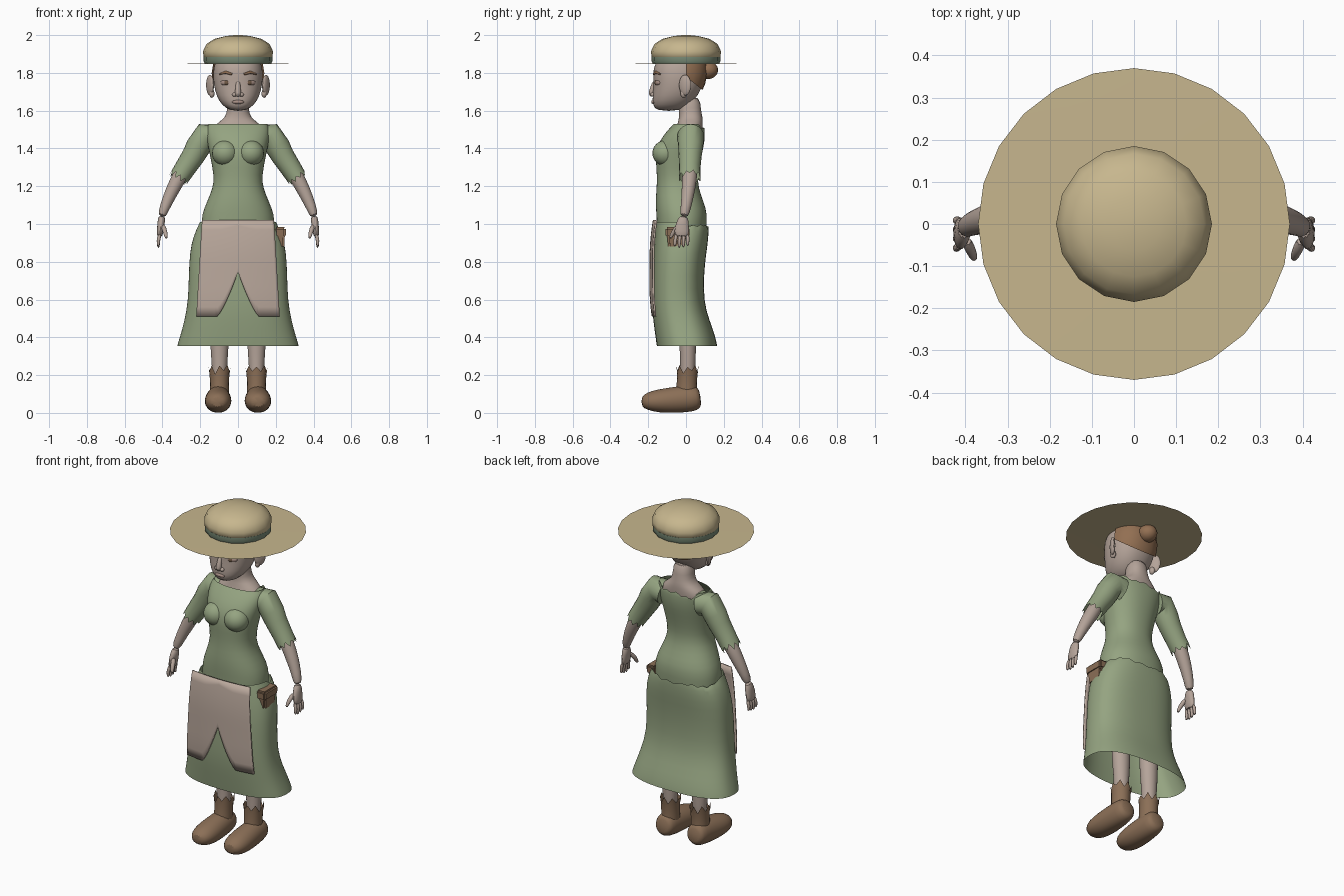
import bpy, bmesh, math, random
from mathutils import Vector, Matrix

random.seed(4)
if "Cube" in bpy.data.objects:
    bpy.data.objects.remove(bpy.data.objects["Cube"])


def material(name, r, g, b):
    m = bpy.data.materials.new(name)
    m.use_nodes = True
    m.diffuse_color = (r, g, b, 1)
    node = m.node_tree.nodes["Principled BSDF"]
    node.inputs["Base Color"].default_value = (r, g, b, 1)
    node.inputs["Roughness"].default_value = 0.8
    return m


STRAW = material("straw", .57, .47, .27)
BAND = material("band_green", .20, .27, .19)
SKIN = material("skin", .46, .37, .32)
HAIR = material("auburn_hair", .29, .16, .085)
DRESS = material("sage_cloth", .30, .37, .22)
APRON = material("linen", .50, .40, .34)
LEATHER = material("leather", .26, .16, .095)
IRIS = material("iris_brown", .16, .10, .06)
LIPS = material("lips", .38, .27, .23)
SIDES = (("left", 1), ("right", -1))


def finish(name, bm, mat, sub=0, thick=0):
    bmesh.ops.recalc_face_normals(bm, faces=bm.faces)
    mesh = bpy.data.meshes.new(name)
    bm.to_mesh(mesh)
    bm.free()
    mesh.materials.append(mat)
    ob = bpy.data.objects.new(name, mesh)
    bpy.context.collection.objects.link(ob)
    if thick:
        mod = ob.modifiers.new("thickness", "SOLIDIFY")
        mod.thickness, mod.offset = thick, 0
    if sub:
        mod = ob.modifiers.new("smooth", "SUBSURF")
        mod.levels = mod.render_levels = sub
    for o in bpy.context.selected_objects:
        o.select_set(False)
    bpy.context.view_layer.objects.active = ob
    ob.select_set(True)
    bpy.ops.object.shade_smooth_by_angle(angle=math.radians(50))
    return ob


def bridge(rings, caps=(True, True)):
    """Join rings of points into a tube."""
    bm = bmesh.new()
    loops = [[bm.verts.new(p) for p in ring] for ring in rings]
    n = len(loops[0])
    for a, b in zip(loops, loops[1:]):
        for i in range(n):
            j = (i + 1) % n
            bm.faces.new((a[i], a[j], b[j], b[i]))
    for loop, cap in zip((loops[0], loops[-1]), caps):
        if cap:
            bm.faces.new(loop)
    return bm


def around(n):
    return [math.tau * i / n for i in range(n)]


def power(v, p):
    return math.copysign(abs(v) ** p, v)


def stack(sections, n=24, p=.9, cx=0, grow=0):
    """Level rings from (height, half width, front y, back y)."""
    rings = []
    for z, rx, front, back in sections:
        cy, ry = (front + back) / 2, (back - front) / 2 + grow
        rings.append([Vector((cx + (rx + grow) * power(math.cos(a), p),
                              cy + ry * power(math.sin(a), p), z)) for a in around(n)])
    return rings


def limb(path, ref=(0, 1, 0), n=12, side=1):
    """Rings along a path of (x, y, z, radius along ref, other radius)."""
    pts = [Vector((q[0] * side, q[1], q[2])) for q in path]
    rings = []
    for i, q in enumerate(path):
        t = (pts[min(i + 1, len(pts) - 1)] - pts[max(i - 1, 0)]).normalized()
        a = Vector(ref)
        a = (a - t * a.dot(t)).normalized()
        b = t.cross(a)
        rings.append([pts[i] + a * q[3] * math.cos(w) + b * q[-1] * math.sin(w) for w in around(n)])
    return rings


def tatter(ring, move, rule=lambda p: True):
    for i, p in enumerate(ring):
        if rule(p):
            p += Vector(move) * (random.uniform(.6, 1) if i % 2 else random.uniform(0, .3))


def ball(name, loc, size, mat, turn=0, seg=16):
    bm = bmesh.new()
    bmesh.ops.create_uvsphere(bm, u_segments=seg, v_segments=seg // 2 + 2, radius=1)
    m = Matrix.Translation(loc) @ Matrix.Rotation(turn, 4, "Z") @ Matrix.Diagonal((*size, 1))
    bmesh.ops.transform(bm, matrix=m, verts=bm.verts)
    return finish(name, bm, mat)


def lathe(name, profile, mat, n, caps):
    finish(name, bridge([[(r * math.cos(a), r * math.sin(a), z) for a in around(n)]
                         for r, z in profile], caps), mat)


# Hat
lathe("hat_brim", [(.37, 1.848), (.10, 1.849)], STRAW, 24, (False, True))
lathe("hat_band", [(.176, 1.85), (.182, 1.862), (.182, 1.885), (.17, 1.89)], BAND, 16, (False, False))
lathe("hat_crown", [(.165, 1.87), (.183, 1.887), (.185, 1.915), (.167, 1.953), (.125, 1.98),
                    (.065, 1.995), (.02, 2.0)], STRAW, 16, (True, True))

# Head, neck and hair
head = [(1.598, .04, -.155, -.03), (1.63, .088, -.178, .02), (1.68, .116, -.178, .065),
        (1.74, .13, -.172, .092), (1.80, .134, -.176, .105), (1.85, .125, -.168, .10),
        (1.90, .10, -.12, .075), (1.92, .05, -.07, .04)]
finish("head", bridge(stack(head)), SKIN, 1)
neck = [(1.43, .14, -.09, .085), (1.50, .146, -.05, .088), (1.538, .105, -.045, .09),
        (1.565, .066, -.035, .088), (1.61, .056, -.04, .078), (1.68, .056, -.045, .075)]
finish("neck_and_shoulders", bridge(stack(neck)), SKIN, 1)
bm = bridge(stack(head, grow=.009), (False, True))
for spot, normal in (((0, 0, 0), (0, 1, 0)), ((0, 0, 1.78), (0, .8, 1))):
    bmesh.ops.bisect_plane(bm, geom=bm.verts[:] + bm.edges[:] + bm.faces[:],
                           plane_co=spot, plane_no=normal, clear_inner=True)
finish("hair", bm, HAIR)
ball("hair_bun", (0, .115, 1.815), (.052, .055, .048), HAIR)

# Face
finish("nose", bridge(limb([(0, -.162, 1.76, .012), (0, -.177, 1.72, .014), (0, -.184, 1.69, .018),
                            (0, -.176, 1.675, .012)], (1, 0, 0))), SKIN, 1)
ball("mouth", (0, -.172, 1.646), (.032, .012, .011), LIPS)
for label, s in SIDES:
    ball(label + "_nostril", (s * .018, -.176, 1.685), (.013, .012, .011), SKIN)
    ball(label + "_eye", (s * .064, -.149, 1.748), (.031, .014, .016), LIPS, s * .35)
    ball(label + "_iris", (s * .062, -.158, 1.748), (.013, .008, .013), IRIS, s * .35)
    brow = [(.032, -.17, 1.793, .006), (.065, -.158, 1.803, .008), (.098, -.135, 1.793, .004)]
    finish(label + "_eyebrow", bridge(limb(brow, (0, 0, 1), 8, s)), HAIR)
    ball(label + "_ear", (s * .148, -.005, 1.735), (.014, .036, .055), SKIN, -s * .5)
    ball(label + "_ear_lobe", (s * .138, -.012, 1.69), (.014, .018, .022), SKIN)

# Bodice with torn back neckline
bodice = [(.90, .19, -.15, .10), (1.02, .197, -.155, .113), (1.08, .182, -.16, .108),
          (1.15, .15, -.16, .08), (1.22, .125, -.153, .06), (1.30, .136, -.157, .07),
          (1.37, .15, -.163, .085), (1.44, .165, -.142, .10), (1.50, .172, -.095, .10),
          (1.53, .155, -.065, .092)]
rings = stack(bodice, 32)
tatter(rings[-1], (0, .012, -.055), lambda p: p.y > .06)
finish("bodice", bridge(rings, (False, False)), DRESS, 1)

# Skirt with torn back waist
skirt = [(.355, .322, -.155, .165), (.375, .317, -.158, .162), (.44, .297, -.167, .145),
         (.54, .272, -.18, .105), (.65, .262, -.18, .092), (.80, .26, -.176, .10),
         (.90, .248, -.167, .117), (.97, .222, -.162, .12), (1.01, .203, -.158, .117)]
rings = stack(skirt, 36, .8)
tatter(rings[-1], (0, .004, -.045), lambda p: p.y > 0)
finish("skirt", bridge(rings, (False, False)), DRESS, 1)

# Apron panel with a pointed gap at the hem
bm = bmesh.new()
cols, rows = 32, 10
grid = []
for i in range(cols + 1):
    s = 2 * i / cols - 1
    gap = max(0, 1 - abs(s) * 2)
    low = .51 + .235 * gap ** 1.25
    column = []
    for j in range(rows + 1):
        z = 1.02 + (low - 1.02) * j / rows
        x = s * (.19 + .03 * (1.02 - z) * 2)
        lean = .018 * max(0, (z - .8) / .22) ** 2 + .008 * max(0, (.65 - z) / .14) ** 2
        column.append(bm.verts.new((x, -.189 + .4 * x * x + lean, z)))
    grid.append(column)
for a, b in zip(grid, grid[1:]):
    for j in range(rows):
        bm.faces.new((a[j], b[j], b[j + 1], a[j + 1]))
finish("apron", bm, APRON, 0, .009)


# Belt pouch with flap
def box(name, loc, size, taper):
    bm = bmesh.new()
    bmesh.ops.create_cube(bm, size=1)
    for v in bm.verts:
        k = taper if v.co.z < 0 else 1
        v.co = Vector((v.co.x * size[0] * k, v.co.y * size[1] * k, v.co.z * size[2])) + Vector(loc)
    bmesh.ops.bevel(bm, geom=bm.edges[:], offset=.01, segments=2, affect="EDGES")
    finish(name, bm, LEATHER)


box("pouch", (.222, -.045, .925), (.056, .12, .11), .8)
box("pouch_flap", (.224, -.045, .957), (.062, .13, .055), .95)

for label, s in SIDES:
    # Bust, sleeve and arm
    ball(label + "_bust", (s * .068, -.108, 1.375), (.07, .07, .068), DRESS, 0, 20)
    sleeve = [(.12, .025, 1.455, .07), (.175, .025, 1.465, .071), (.21, .024, 1.41, .066),
              (.237, .022, 1.36, .061), (.28, .02, 1.295, .056), (.303, .02, 1.262, .058, .052)]
    rings = limb(sleeve, n=20, side=s)
    tatter(rings[-1], (s * .02, 0, -.035))
    finish(label + "_sleeve", bridge(rings, (True, False)), DRESS)
    arm = [(.27, .02, 1.32, .042), (.31, .02, 1.25, .041), (.35, .012, 1.175, .037),
           (.388, 0, 1.09, .028), (.405, -.012, 1.035, .025, .022)]
    finish(label + "_arm", bridge(limb(arm, side=s)), SKIN, 1)

    # Hand
    palm = [(.402, -.01, 1.045, .024, .021), (.408, -.02, 1.0, .036, .02),
            (.412, -.023, .96, .041, .018), (.416, -.023, .93, .036, .014)]
    finish(label + "_palm", bridge(limb(palm, side=s)), SKIN, 1)
    for k in range(4):
        y = -.052 + .02 * k
        tip = .868 + .008 * abs(k - 1.3)
        finger = [(.412, y, .95, .011), (.424, y * 1.1, .91, .0105), (.42, y * 1.15, tip, .007)]
        finish(f"{label}_finger_{k + 1}", bridge(limb(finger, n=8, side=s)), SKIN, 1)
    thumb = [(.40, -.035, .995, .016), (.385, -.068, .96, .013), (.378, -.085, .92, .009)]
    finish(label + "_thumb", bridge(limb(thumb, n=8, side=s)), SKIN, 1)

    # Leg and boot
    leg = [(.12, .036, -.035, .045), (.25, .041, -.03, .05), (.36, .05, -.035, .055), (.60, .062, -.055, .06)]
    finish(label + "_leg", bridge(stack(leg, 16, 1, s * .098)), SKIN, 1)
    shaft = [(.08, .05, -.055, .06), (.14, .05, -.05, .058), (.20, .052, -.047, .06), (.255, .058, -.05, .066)]
    rings = stack(shaft, 16, 1, s * .098)
    tatter(rings[-1], (0, 0, -.05))
    finish(label + "_boot_shaft", bridge(rings, (False, False)), LEATHER)
    foot = [(.104, .078, .085, .04), (.104, .06, .082, .06, .066), (.104, 0, .078, .066, .073),
            (.105, -.08, .07, .072, .07), (.106, -.15, .066, .073, .063), (.107, -.205, .063, .062, .05),
            (.107, -.237, .062, .032, .027)]
    rings = limb(foot, (1, 0, 0), 16, s)
    for ring in rings:
        for p in ring:
            p.z = max(p.z, .004 if p.y > -.2 else .02)
    rings[3][0].z += 0
    finish(label + "_boot_foot", bridge(rings), LEATHER, 1)

# Rest the soles on the floor
for ob in bpy.data.objects:
    if ob.name.endswith("boot_foot"):
        low = min(v.co.z for v in ob.data.vertices)
        for v in ob.data.vertices:
            v.co.z -= low
